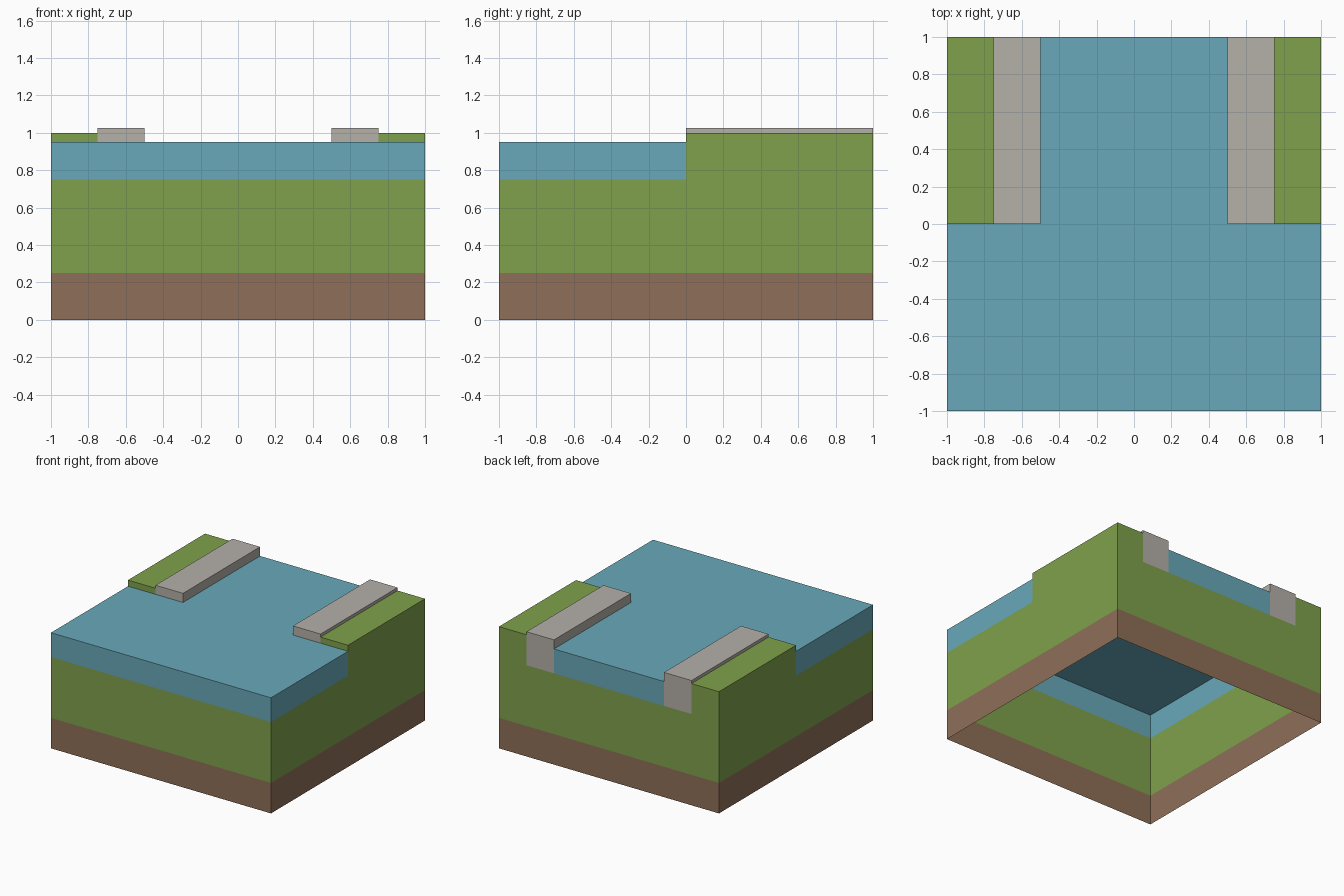
import bpy, bmesh

if "Cube" in bpy.data.objects:
    bpy.data.objects.remove(bpy.data.objects["Cube"])


def material(name, rgb):
    """Flat colour from 0-255 sRGB values."""
    lin = [(c / 255 / 12.92) if c < 11 else ((c / 255 + 0.055) / 1.055) ** 2.4 for c in rgb]
    m = bpy.data.materials.new(name)
    m.diffuse_color = (*lin, 1)
    m.use_nodes = True
    m.node_tree.nodes["Principled BSDF"].inputs["Base Color"].default_value = m.diffuse_color
    return m


SOIL = material("soil brown", (143, 111, 88))
GRASS = material("grass green", (127, 161, 75))
WATER = material("water blue", (104, 169, 186))
STONE = material("stone grey", (181, 177, 170))


def part(name, mat, boxes, mirror=False):
    """Open shell made of boxes (lo, hi, sides); only the listed sides are kept."""
    bm = bmesh.new()
    for lo, hi, sides in boxes:
        for side in sides.split():
            k = "xyz".index(side[1])
            u, v = (k + 1) % 3, (k + 2) % 3
            corners = [(lo, lo), (hi, lo), (hi, hi), (lo, hi)]
            if side[0] == "-":
                corners.reverse()          # keep normals outward
            verts = []
            for a, b in corners:
                p = [0, 0, 0]
                p[k] = hi[k] if side[0] == "+" else lo[k]
                p[u], p[v] = a[u], b[v]
                verts.append(bm.verts.new(p))
            bm.faces.new(verts)
    bmesh.ops.remove_doubles(bm, verts=bm.verts, dist=1e-5)
    me = bpy.data.meshes.new(name)
    bm.to_mesh(me)
    bm.free()
    me.materials.append(mat)
    ob = bpy.data.objects.new(name, me)
    bpy.context.collection.objects.link(ob)
    if mirror:
        ob.modifiers.new("mirror", "MIRROR").use_axis[0] = True
    return ob


WALLS = "-x +x -y +y"

# Layered ground, open underneath
part("soil_layer", SOIL, [((-1, -1, 0), (1, 1, 0.25), WALLS)])
part("grass_layer", GRASS, [((-1, -1, 0.25), (1, 1, 0.75), WALLS)])

# Wide water in front and the channel running to the back
part("water", WATER, [
    ((-1, -1, 0.75), (1, 0, 0.95), "-x +x -y +z"),
    ((-0.5, 0, 0.75), (0.5, 1, 0.95), "+y +z"),
])

# Grass banks on both sides
part("grass_banks", GRASS, [
    ((0.75, 0, 0.75), (1, 1, 1), "+x +y +z"),
    ((0.75, 0, 0.95), (1, 1, 1), "-y"),
], mirror=True)

# Stone kerbs between banks and channel
part("stone_kerbs", STONE, [
    ((0.5, 0, 0.75), (0.75, 1, 1.025), "+y +z"),
    ((0.5, 0, 0.95), (0.75, 1, 1.025), "-x -y"),
    ((0.5, 0, 1.0), (0.75, 1, 1.025), "+x"),
], mirror=True)
